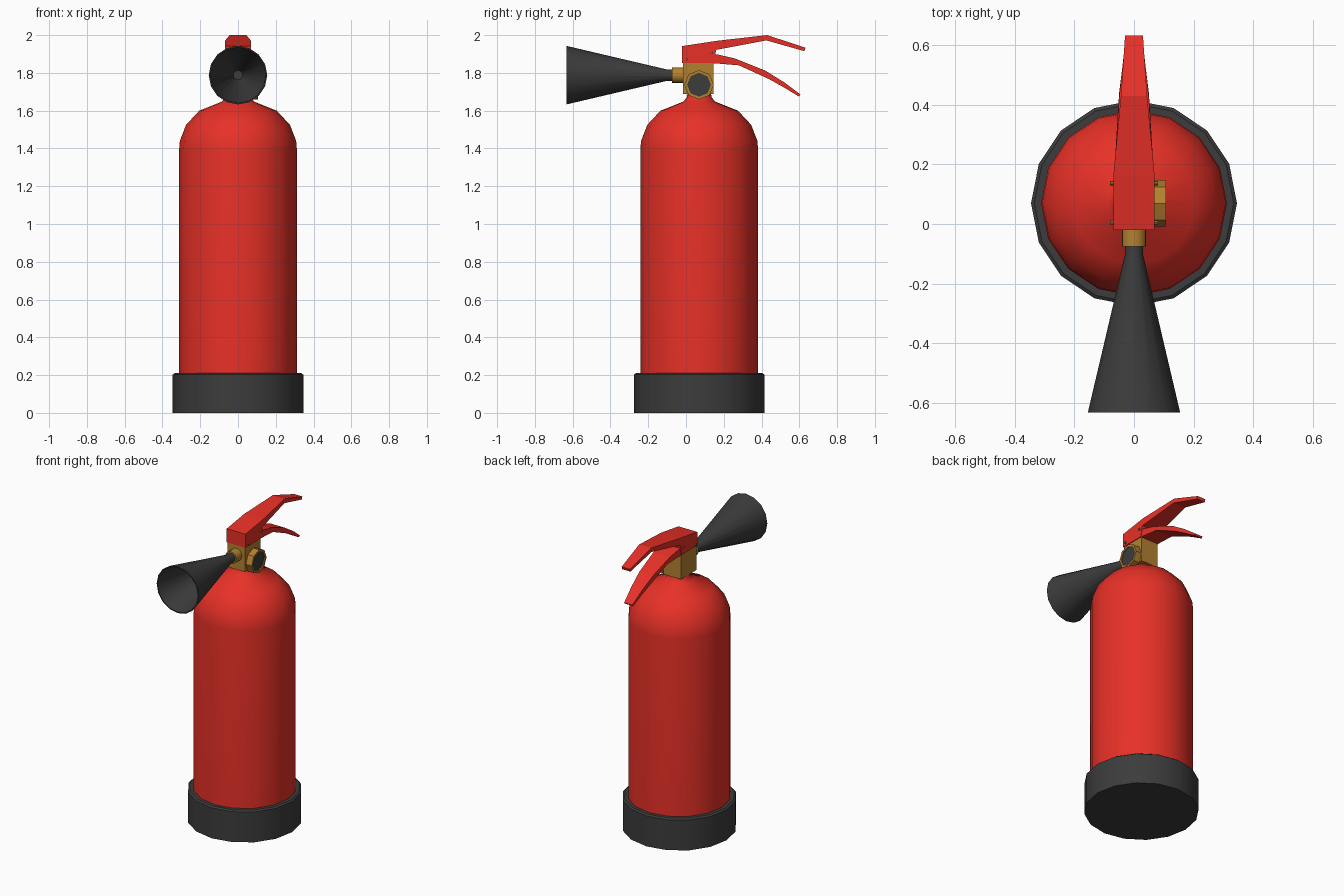
import bpy, bmesh, math
from mathutils import Matrix, Vector

if "Cube" in bpy.data.objects:
    bpy.data.objects.remove(bpy.data.objects["Cube"])


def material(name, rgb):
    m = bpy.data.materials.new(name)
    m.diffuse_color = (*rgb, 1)
    m.use_nodes = True
    m.node_tree.nodes["Principled BSDF"].inputs["Base Color"].default_value = m.diffuse_color
    return m


RED = material("red_paint", (0.80, 0.03, 0.02))
BRASS = material("brass", (0.45, 0.22, 0.03))
DARK = material("dark_rubber", (0.045, 0.045, 0.045))


def finish(name, bm, mat, smooth=None):
    bmesh.ops.recalc_face_normals(bm, faces=bm.faces)
    me = bpy.data.meshes.new(name)
    bm.to_mesh(me)
    bm.free()
    ob = bpy.data.objects.new(name, me)
    bpy.context.collection.objects.link(ob)
    me.materials.append(mat)
    if smooth:
        bpy.ops.object.select_all(action='DESELECT')
        ob.select_set(True)
        bpy.context.view_layer.objects.active = ob
        bpy.ops.object.shade_smooth_by_angle(angle=math.radians(smooth))
    return ob


def lathe(name, profile, sides, centre, axis, mat, smooth=None):
    """Revolve (radius, height) points around an axis; radius 0 closes an end."""
    bm = bmesh.new()
    rot = Matrix.Identity(3)
    if axis == 'X':
        rot = Matrix.Rotation(math.pi / 2, 3, 'Y')
    elif axis == '-Y':
        rot = Matrix.Rotation(math.pi / 2, 3, 'X')
    rings = []
    for r, h in profile:
        count = sides if r > 0 else 1
        rings.append([bm.verts.new(Vector(centre) + rot @ Vector(
            (r * math.cos(math.tau * i / sides), r * math.sin(math.tau * i / sides), h)))
            for i in range(count)])
    for a, b in zip(rings, rings[1:]):
        for i in range(sides):
            j = (i + 1) % sides
            corners = [a[i % len(a)], a[j % len(a)], b[j % len(b)], b[i % len(b)]]
            bm.faces.new(list(dict.fromkeys(corners)))
    return finish(name, bm, mat, smooth)


def lever(name, sections, mat):
    """Loft rectangular sections: (y_top, z_top, y_bottom, z_bottom, half_width)."""
    bm = bmesh.new()
    rings = [[bm.verts.new(p) for p in
              ((-w, yt, zt), (w, yt, zt), (w, yb, zb), (-w, yb, zb))]
             for yt, zt, yb, zb, w in sections]
    for a, b in zip(rings, rings[1:]):
        for i in range(4):
            j = (i + 1) % 4
            bm.faces.new((a[i], a[j], b[j], b[i]))
    bm.faces.new(rings[0])
    bm.faces.new(rings[-1])
    return finish(name, bm, mat)


AXIS_Y = 0.07

# Tank with domed shoulder and neck
lathe("tank", [(0, 0.1), (0.312, 0.1), (0.312, 1.39), (0.308, 1.44), (0.275, 1.525),
               (0.205, 1.60), (0.085, 1.648), (0.066, 1.67), (0.06, 1.70), (0, 1.70)],
      16, (0, AXIS_Y, 0), 'Z', RED, 40)

# Rubber foot
lathe("foot_ring", [(0, 0), (0.346, 0), (0.346, 0.202), (0.335, 0.21), (0.30, 0.21)],
      16, (0, AXIS_Y, 0), 'Z', DARK, 30)

# Valve block
bm = bmesh.new()
bmesh.ops.create_cube(bm, size=1, matrix=Matrix.Translation((0, 0.064, 1.773)) @
                      Matrix.Diagonal((0.128, 0.162, 0.17, 1)))
finish("valve_block", bm, BRASS)

# Pressure gauge: octagonal brass housing and recessed dark face
gauge = (0, 0.069, 1.737)
lathe("gauge_housing", [(0, 0.04), (0.078, 0.062), (0.078, 0.107), (0.063, 0.107),
                        (0.063, 0.098)], 8, gauge, 'X', BRASS)
lathe("gauge_face", [(0.063, 0.10), (0, 0.10)], 8, gauge, 'X', DARK)

# Outlet and hollow discharge horn
lathe("outlet", [(0, 0), (0.041, 0), (0.041, 0.075), (0, 0.075)],
      16, (0, 0, 1.788), '-Y', BRASS, 30)
lathe("horn", [(0, 0.07), (0.031, 0.07), (0.031, 0.105), (0.155, 0.633),
               (0.148, 0.633), (0.025, 0.12), (0, 0.12)],
      16, (0, 0, 1.788), '-Y', DARK, 30)

# Squeeze lever on top
lever("upper_lever", [(-0.02, 1.942, -0.02, 1.852, 0.069),
                      (0.145, 1.967, 0.145, 1.852, 0.069),
                      (0.165, 1.97, 0.16, 1.922, 0.069),
                      (0.43, 2.0, 0.425, 1.972, 0.044),
                      (0.633, 1.933, 0.627, 1.915, 0.03)], RED)

# Curved carrying handle below it
lever("lower_handle", [(0.12, 1.905, 0.12, 1.852, 0.066),
                       (0.17, 1.897, 0.16, 1.85, 0.066),
                       (0.26, 1.876, 0.28, 1.84, 0.06),
                       (0.42, 1.812, 0.44, 1.767, 0.05),
                       (0.52, 1.75, 0.52, 1.722, 0.04),
                       (0.607, 1.685, 0.598, 1.675, 0.03)], RED)

# Hinge pins
for label, y, z in (("front", 0.005, 1.87), ("rear", 0.137, 1.905)):
    lathe(label + "_pin", [(0, -0.08), (0.007, -0.08), (0.007, 0.08), (0, 0.08)],
          8, (0, y, z), 'X', BRASS)
